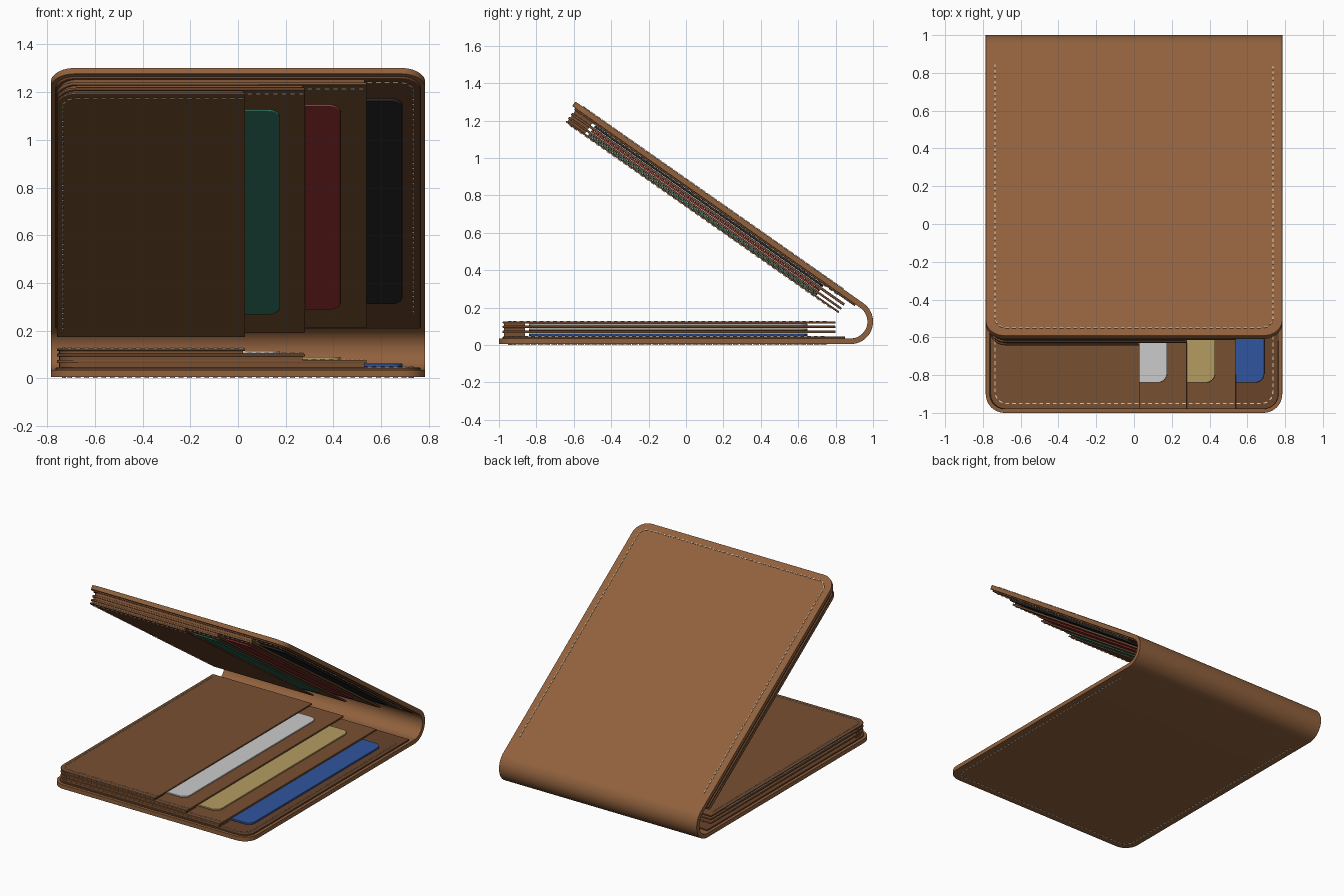
import bpy, bmesh, math
from mathutils import Matrix

if "Cube" in bpy.data.objects:
    bpy.data.objects.remove(bpy.data.objects["Cube"])

# Fold geometry: spine arc centre, radius, and opening angle of the upper flap
CY, R, Z0, T = 0.88, 0.12, 0.005, 0.03
CZ = Z0 + R
A = math.radians(35)
S, C = math.sin(A), math.cos(A)
W = 0.785

# Maps the flat lower half (x, y, z) onto the tilted upper half (mirrored across the fold)
oy = CY + (R + Z0) * S - CY * C
oz = CZ + (R + Z0) * C + CY * S
FLAP = Matrix(((1, 0, 0, 0), (0, C, -S, oy), (0, -S, -C, oz), (0, 0, 0, 1)))


def material(name, rgb):
    m = bpy.data.materials.new(name)
    m.diffuse_color = (*rgb, 1)
    m.use_nodes = True
    m.node_tree.nodes["Principled BSDF"].inputs["Base Color"].default_value = m.diffuse_color
    return m


LEATHER = material("leather", (0.28, 0.12, 0.047))
POCKET = material("pocket_leather", (0.19, 0.08, 0.032))
LINING = material("lining_leather", (0.14, 0.056, 0.023))
THREAD = material("thread", (0.70, 0.58, 0.42))


def finish(name, bm, mat, flap=False, bevel=0.0, smooth=True):
    if flap:
        bm.transform(FLAP)
    bmesh.ops.recalc_face_normals(bm, faces=bm.faces)
    me = bpy.data.meshes.new(name)
    bm.to_mesh(me)
    bm.free()
    ob = bpy.data.objects.new(name, me)
    bpy.context.collection.objects.link(ob)
    me.materials.append(mat)
    if bevel:
        b = ob.modifiers.new("edge", "BEVEL")
        b.width, b.segments = bevel, 3
        b.limit_method, b.angle_limit = "ANGLE", math.radians(45)
    if smooth:
        bpy.ops.object.select_all(action="DESELECT")
        bpy.context.view_layer.objects.active = ob
        ob.select_set(True)
        bpy.ops.object.shade_smooth_by_angle(angle=math.radians(35))
    return ob


def plate(name, x0, x1, y0, y1, z0, z1, radii, mat, flap, bevel=0.003):
    # radii order: front left, front right, back right, back left
    bm = bmesh.new()
    verts = []
    corners = [(x0, y0, 1, 1, 180), (x1, y0, -1, 1, 270), (x1, y1, -1, -1, 0), (x0, y1, 1, -1, 90)]
    for (x, y, sx, sy, a0), r in zip(corners, radii):
        n = 8 if r > 0 else 0
        for i in range(n + 1):
            a = math.radians(a0 + (90 * i / n if n else 0))
            verts.append(bm.verts.new((x + sx * r + r * math.cos(a), y + sy * r + r * math.sin(a), z0)))
    f = bm.faces.new(verts)
    ext = bmesh.ops.extrude_face_region(bm, geom=[f])
    for v in ext["geom"]:
        if isinstance(v, bmesh.types.BMVert):
            v.co.z = z1
    return finish(name, bm, mat, flap, bevel)


def stitches(name, height, flap, y_end=0.75, x=0.735, y=-0.95, r=0.06):
    # U-shaped row of small thread dashes
    pts = [(-x, y_end)]
    for cx, a0 in ((-x + r, 180), (x - r, 270)):
        for i in range(9):
            a = math.radians(a0 + 90 * i / 8)
            pts.append((cx + r * math.cos(a), y + r + r * math.sin(a)))
    pts.append((x, y_end))
    bm = bmesh.new()
    pitch, start, t = 0.036, 0.0, 0.01
    for (ax, ay), (bx, by) in zip(pts, pts[1:]):
        ln = math.hypot(bx - ax, by - ay)
        while t < start + ln:
            k = (t - start) / ln
            px, py = ax + (bx - ax) * k, ay + (by - ay) * k
            m = (Matrix.Translation((px, py, height(px)))
                 @ Matrix.Rotation(math.atan2(by - ay, bx - ax), 4, "Z")
                 @ Matrix.Diagonal((0.02, 0.006, 0.007, 1)))
            bmesh.ops.create_cube(bm, size=1, matrix=m)
            t += pitch
        start += ln
    finish(name, bm, THREAD, flap, smooth=False)


# Outer cover: one folded strip with rounded ends
rc = 0.10
half = []
for i in range(11):
    a = math.radians(90 * i / 10)
    half.append((-1 + rc * (1 - math.cos(a)), W - rc + rc * math.sin(a)))
sections = []
for y, w in half:
    sections.append(((y, Z0), (y, Z0 + T), w))
for i in range(25):
    a = -math.pi / 2 + (math.pi - A) * i / 24
    sections.append(tuple((CY + q * math.cos(a), CZ + q * math.sin(a)) for q in (R, R - T)) + (W,))
for y, w in reversed(half):
    o, n = FLAP @ Matrix.Translation((0, y, Z0)), FLAP @ Matrix.Translation((0, y, Z0 + T))
    sections.append(((o[1][3], o[2][3]), (n[1][3], n[2][3]), w))
bm = bmesh.new()
rings = [[bm.verts.new(p) for p in ((-w, *o), (w, *o), (w, *n), (-w, *n))] for o, n, w in sections]
for p, q in zip(rings, rings[1:]):
    for i in range(4):
        j = (i + 1) % 4
        bm.faces.new((p[i], p[j], q[j], q[i]))
bm.faces.new(rings[0])
bm.faces.new(rings[-1])
finish("cover", bm, LEATHER, bevel=0.009)

# Lining, pockets and cards, the same stack on both halves
LEVELS = [  # pocket right edge, pocket bottom and top, card bottom and top, card right edge
    (0.54, 0.063, 0.077, 0.047, 0.061, 0.69),
    (0.28, 0.091, 0.103, 0.078, 0.089, 0.43),
    (0.03, 0.115, 0.125, 0.104, 0.114, 0.175),
]


def inner_height(x):
    z = 0.045
    for edge, _, top, *_ in LEVELS:
        if x < edge:
            z = top
    return z + 0.001


CARDS = {
    "lower": [("blue", (0.03, 0.09, 0.34)), ("tan", (0.46, 0.33, 0.12)), ("silver", (0.56, 0.57, 0.58))],
    "upper": [("green", (0.035, 0.2, 0.13)), ("red", (0.34, 0.035, 0.035)), ("black", (0.02, 0.02, 0.022))],
}
for side, flap in (("lower", False), ("upper", True)):
    plate(side + "_lining", -0.765, 0.765, -0.98, 0.85, 0.033, 0.045, (0.08, 0.08, 0, 0), LINING, flap)
    cards = CARDS[side] if not flap else [CARDS[side][2], CARDS[side][1], CARDS[side][0]]
    below = 0.044
    for i, (edge, p0, p1, c0, c1, cx) in enumerate(LEVELS):
        plate(f"{side}_pocket_{i + 1}", -0.76, edge, -0.98, 0.80, p0, p1, (0.08, 0, 0, 0), POCKET, flap)
        # sewn front seam between neighbouring layers
        plate(f"{side}_seam_{i + 1}", -0.75, edge - 0.01, -0.973, -0.86, below, p0 + 0.001,
              (0.08, 0, 0, 0), POCKET, flap, 0)
        below = p1 - 0.001
        colour, rgb = cards[i]
        plate(f"{colour}_card", cx - 0.93, cx, -0.84, 0.65, c0, c1, (0.05,) * 4,
              material(colour + "_card", rgb), flap)
    stitches(side + "_outer_stitching", lambda x: Z0 - 0.001, flap)
    stitches(side + "_inner_stitching", inner_height, flap)
